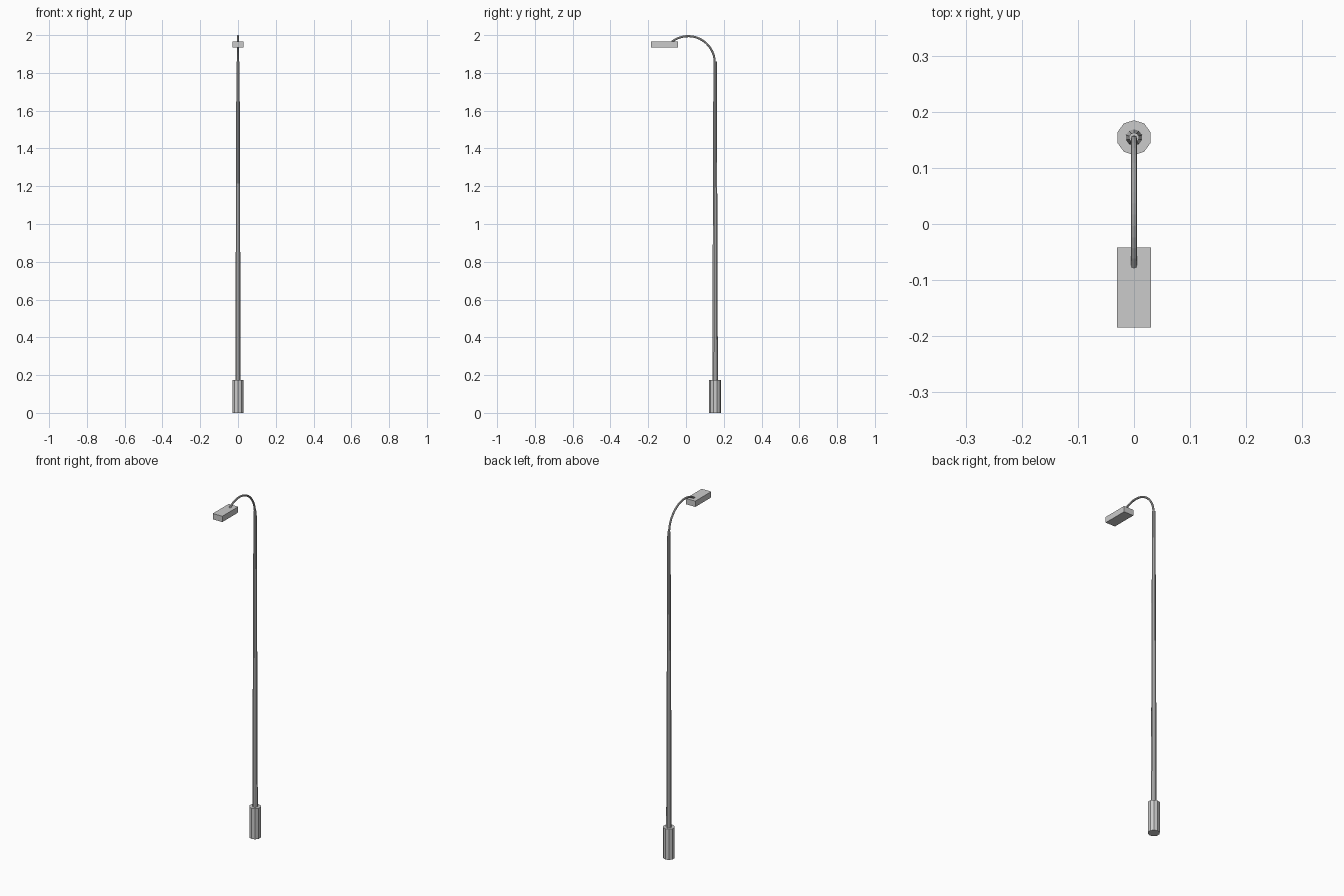
import bpy
from math import sin, cos, radians

if "Cube" in bpy.data.objects:
    bpy.data.objects.remove(bpy.data.objects["Cube"])

POLE_Y = 0.154


def tapered(name, r1, r2, z0, z1, sides):
    bpy.ops.mesh.primitive_cone_add(vertices=sides, radius1=r1, radius2=r2,
                                    depth=z1 - z0, location=(0, POLE_Y, (z0 + z1) / 2))
    bpy.context.object.name = name


# base sleeve and tapered pole
tapered("base", 0.031, 0.031, 0.0, 0.175, 10)
tapered("pole", 0.0155, 0.009, 0.0, 1.86, 10)

# curved arm: round tube swept along a circular arc
R, CY, CZ, STEPS = 0.141, 0.0115, 1.8535, 16
points = [(0, CY + R * cos(radians(a)), CZ + R * sin(radians(a)))
          for a in [128 * i / STEPS for i in range(STEPS + 1)]]
curve = bpy.data.curves.new("arm", "CURVE")
curve.dimensions = "3D"
curve.bevel_depth = 0.0055
curve.bevel_resolution = 2
curve.use_fill_caps = True
spline = curve.splines.new("POLY")
spline.points.add(STEPS)
for p, co in zip(spline.points, points):
    p.co = (*co, 1)
spline.use_smooth = False
arm = bpy.data.objects.new("arm", curve)
bpy.context.collection.objects.link(arm)

# lamp head
bpy.ops.mesh.primitive_cube_add(size=1, location=(0, -0.113, 1.951))
head = bpy.context.object
head.name = "lamp_head"
head.scale = (0.06, 0.143, 0.033)
bpy.ops.object.transform_apply(location=False, rotation=False, scale=True)
